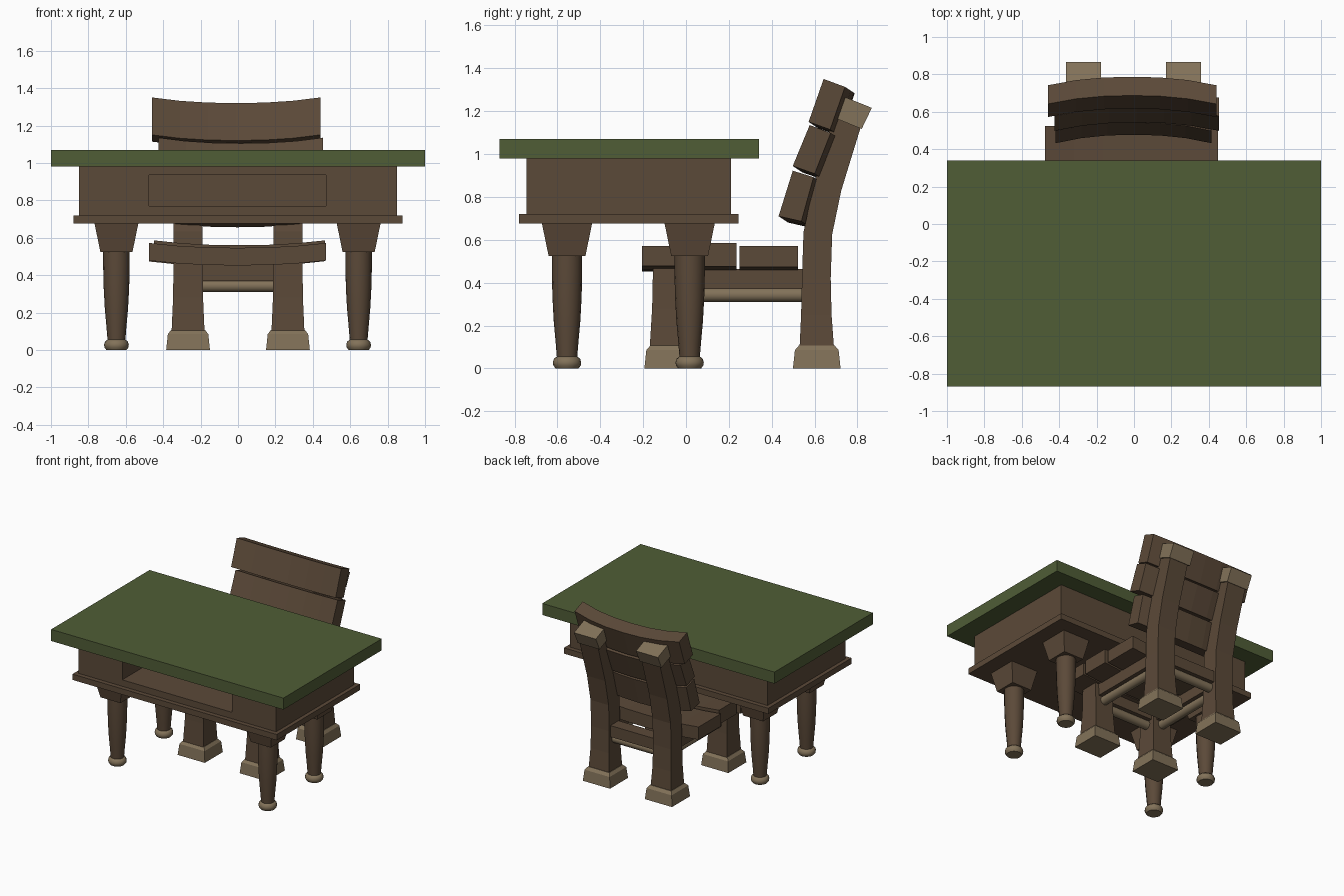
import bpy, bmesh, math

if "Cube" in bpy.data.objects:
    bpy.data.objects.remove(bpy.data.objects["Cube"])


def material(name, rgb):
    m = bpy.data.materials.new(name)
    m.diffuse_color = (*rgb, 1)
    m.use_nodes = True
    m.node_tree.nodes["Principled BSDF"].inputs["Base Color"].default_value = m.diffuse_color
    return m


GREEN = material("green top", (0.080, 0.110, 0.037))
BROWN = material("brown wood", (0.105, 0.067, 0.040))
TAN = material("tan wood", (0.225, 0.168, 0.100))


def finish(name, bm, mat, smooth=False):
    bmesh.ops.recalc_face_normals(bm, faces=bm.faces[:])
    me = bpy.data.meshes.new(name)
    bm.to_mesh(me)
    bm.free()
    me.materials.append(mat)
    if smooth:
        me.shade_smooth()
        me.set_sharp_from_angle(angle=math.radians(40))
    ob = bpy.data.objects.new(name, me)
    bpy.context.collection.objects.link(ob)
    return ob


def skin(name, rings, mat, smooth=False):
    """Join rings of points into a capped solid."""
    bm = bmesh.new()
    vs = [[bm.verts.new(p) for p in r] for r in rings]
    n = len(vs[0])
    for a, b in zip(vs, vs[1:]):
        for i in range(n):
            j = (i + 1) % n
            bm.faces.new((a[i], a[j], b[j], b[i]))
    bm.faces.new(vs[0][::-1])
    bm.faces.new(vs[-1])
    return finish(name, bm, mat, smooth)


def rect(cx, cy, cz, hx, hy, tilt=0):
    """Rectangular section, leaning back by tilt degrees."""
    c, s = math.cos(math.radians(tilt)), math.sin(math.radians(tilt))
    return [(cx + i * hx, cy + j * hy * c, cz - j * hy * s)
            for i, j in ((-1, -1), (1, -1), (1, 1), (-1, 1))]


def box(name, x0, x1, y0, y1, z0, z1, mat):
    c = ((x0 + x1) / 2, (y0 + y1) / 2)
    h = ((x1 - x0) / 2, (y1 - y0) / 2)
    return skin(name, [rect(*c, z0, *h), rect(*c, z1, *h)], mat)


def turned(name, x, y, profile, mat, n=16):
    rings = [[(x + r * math.cos(2 * math.pi * i / n), y + r * math.sin(2 * math.pi * i / n), z)
              for i in range(n)] for r, z in profile]
    return skin(name, rings, mat, True)


def rod(name, a, b, r, mat, n=12):
    """Round bar along x or y."""
    rings = []
    for p in (a, b):
        ring = []
        for i in range(n):
            t = 2 * math.pi * i / n
            u, w = r * math.cos(t), r * math.sin(t)
            along_x = abs(a[0] - b[0]) > 1e-4
            ring.append((p[0] + (0 if along_x else u), p[1] + (u if along_x else 0), p[2] + w))
        rings.append(ring)
    return skin(name, rings, mat, True)


def bowed(name, x0, x1, section, bow, mat, segs=6):
    """Plank along x with a (y, z) section, its middle pushed by bow."""
    rings = []
    for i in range(segs + 1):
        t = i / segs
        k = 1 - abs(2 * t - 1) ** 2.3
        rings.append([(x0 + (x1 - x0) * t, y + bow[0] * k, z + bow[1] * k) for y, z in section])
    return skin(name, rings, mat)


# Desk top and trim
box("desk_top", -1, 1, -0.87, 0.34, 0.98, 1.07, GREEN)
box("desk_trim", -0.88, 0.88, -0.78, 0.245, 0.675, 0.72, BROWN)

# Desk body with an open niche in the front
bm = bmesh.new()
bmesh.ops.create_cube(bm, size=1)
for v in bm.verts:
    v.co = (v.co.x * 1.70, -0.2675 + v.co.y * 0.955, 0.85 + v.co.z * 0.26)
bm.normal_update()
front = min(bm.faces, key=lambda f: f.calc_center_median().y)
bmesh.ops.inset_region(bm, faces=[front], thickness=0.05)
mid = front.calc_center_median()
for v in front.verts:
    v.co.x = -0.475 if v.co.x < mid.x else 0.47
    v.co.z = 0.77 if v.co.z < mid.z else 0.935
ext = bmesh.ops.extrude_discrete_faces(bm, faces=[front])
for v in ext["faces"][0].verts:
    v.co.y += 0.5
finish("desk_body", bm, BROWN)

# Desk legs: tapered block, turned shaft, bun foot
for x in (-0.65, 0.645):
    for y in (-0.555, 0.017):
        skin("desk_leg_block", [rect(x, y, 0.525, 0.086, 0.086), rect(x, y, 0.676, 0.117, 0.117)], BROWN)
        turned("desk_leg", x, y, [(0.047, 0.045), (0.053, 0.12), (0.062, 0.22), (0.068, 0.33),
                                  (0.071, 0.45), (0.071, 0.53)], BROWN)
        turned("desk_foot", x, y, [(0.054, 0), (0.064, 0.014), (0.066, 0.028), (0.061, 0.045),
                                   (0.048, 0.055)], TAN)

# Chair legs, feet and caps
LX, FY, BY = 0.267, -0.083, 0.61
for s in (-1, 1):
    x = s * LX
    for y in (FY, BY):
        skin("chair_foot", [rect(x, y, 0, 0.117, 0.111), rect(x, y, 0.085, 0.108, 0.102),
                            rect(x, y, 0.107, 0.091, 0.083)], TAN)
    skin("chair_front_leg", [rect(x, FY, 0.1, 0.088, 0.086), rect(x, FY, 0.28, 0.08, 0.075),
                             rect(x, FY, 0.465, 0.078, 0.071)], BROWN)
    skin("chair_back_leg", [rect(x, BY, 0.1, 0.088, 0.08), rect(x, 0.608, 0.25, 0.08, 0.071),
                            rect(x, 0.608, 0.42, 0.078, 0.067), rect(x, 0.615, 0.63, 0.078, 0.067, 4),
                            rect(x, 0.66, 0.845, 0.078, 0.066, 14),
                            rect(x, 0.753, 1.155, 0.08, 0.068, 19)], BROWN)
    skin("chair_cap", [rect(x - 0.003, 0.741, 1.149, 0.094, 0.085, 22),
                       rect(x - 0.003, 0.788, 1.247, 0.094, 0.085, 22)], TAN)
    # side rail and side stretcher
    box("chair_side_rail", x - 0.05, x + 0.05, FY, BY, 0.37, 0.463, BROWN)
    rod("chair_side_stretcher", (x, FY, 0.343), (x, BY, 0.343), 0.034, TAN)

# Front and back rails and stretchers
for y in (FY, BY):
    box("chair_cross_rail", -LX, LX, y - 0.05, y + 0.05, 0.37, 0.458, BROWN)
    rod("chair_cross_stretcher", (-LX, y, 0.343), (LX, y, 0.343), 0.034, TAN)

# Seat planks, sagging in the middle
for x0, x1, y0, y1, z0, z1 in ((-0.475, 0.47, -0.205, 0.005, 0.478, 0.572),
                               (-0.45, 0.465, 0.02, 0.235, 0.475, 0.586),
                               (-0.475, 0.45, 0.25, 0.523, 0.473, 0.572)):
    bowed("seat_plank", x0, x1, [(y0, z0), (y1, z0), (y1, z1), (y0, z1)], (0, -0.026), BROWN)

# Back slats, leaning and bowed backwards
for x0, x1, sec in (
        (-0.46, 0.44, [(0.572, 1.15), (0.672, 1.114), (0.742, 1.313), (0.642, 1.35)]),
        (-0.425, 0.455, [(0.498, 0.944), (0.600, 0.908), (0.675, 1.098), (0.577, 1.135)]),
        (-0.42, 0.415, [(0.432, 0.71), (0.538, 0.686), (0.595, 0.892), (0.498, 0.922)])):
    bowed("back_slat", x0, x1, sec, (0.045, -0.03), BROWN)
